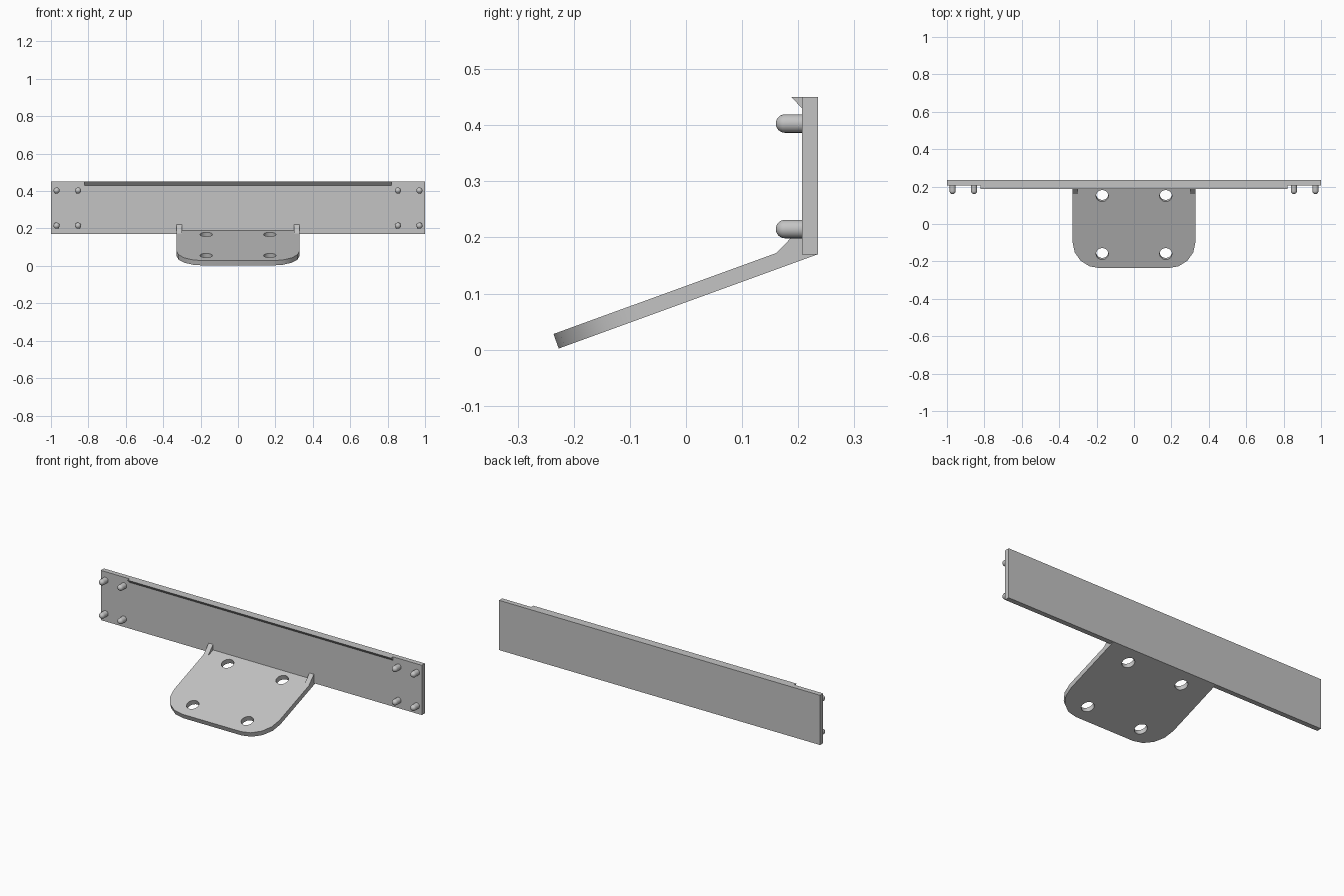
import bpy, bmesh
from math import pi, sin, cos, atan2, radians
from mathutils import Matrix, Vector

if "Cube" in bpy.data.objects:
    bpy.data.objects.remove(bpy.data.objects["Cube"], do_unlink=True)

grey = bpy.data.materials.new("light_grey")
grey.use_nodes = True
grey.diffuse_color = (0.55, 0.55, 0.55, 1)
grey.node_tree.nodes["Principled BSDF"].inputs["Base Color"].default_value = grey.diffuse_color

# Plane axes: panel drawings map (u, v) to x, z; side profiles map (u, v) to y, z
PANEL = Matrix(((1, 0, 0, 0), (0, 0, 1, 0), (0, 1, 0, 0), (0, 0, 0, 1)))
SIDE = Matrix(((0, 0, 1, 0), (1, 0, 0, 0), (0, 1, 0, 0), (0, 0, 0, 1)))


def extrude(name, loops, low, high, frame):
    """Extrude closed outlines along the third axis of the frame."""
    bm = bmesh.new()
    for loop in loops:
        face = bm.faces.new([bm.verts.new((u, v, low)) for u, v in loop])
        new = bmesh.ops.extrude_face_region(bm, geom=[face])["geom"]
        verts = [g for g in new if isinstance(g, bmesh.types.BMVert)]
        bmesh.ops.translate(bm, verts=verts, vec=(0, 0, high - low))
    bm.transform(frame)
    bmesh.ops.recalc_face_normals(bm, faces=bm.faces)
    return finish(name, bm)


def finish(name, bm):
    mesh = bpy.data.meshes.new(name)
    bm.to_mesh(mesh)
    bm.free()
    mesh.materials.append(grey)
    ob = bpy.data.objects.new(name, mesh)
    bpy.context.collection.objects.link(ob)
    return ob


def select(ob):
    bpy.ops.object.select_all(action="DESELECT")
    ob.select_set(True)
    bpy.context.view_layer.objects.active = ob


def cut(ob, cutter, operation="DIFFERENCE"):
    mod = ob.modifiers.new("cut", "BOOLEAN")
    mod.operation, mod.solver, mod.object = operation, "EXACT", cutter
    select(ob)
    bpy.ops.object.modifier_apply(modifier=mod.name)
    bpy.data.objects.remove(cutter, do_unlink=True)


def smooth(ob):
    select(ob)
    bpy.ops.object.shade_smooth_by_angle(angle=radians(30))


def slot(u, v, half, r, upright=False, n=10):
    """Outline with round ends; a zero straight length gives a circle."""
    pts = []
    for side in (1, -1):
        for i in range(n + (half > r)):
            a = -pi / 2 + pi * i / n
            pts.append((side * (half - r + r * cos(a)), side * r * sin(a)))
    return [(u + q, v + p) if upright else (u + p, v + q) for p, q in pts]


# Back panel with cross and slot cutouts
FRONT, BACK, BOTTOM, TOP = 0.207, 0.235, 0.17, 0.45
MID, STEP, ROW, R = 0.31, 0.242, 0.067, 0.022
panel = extrude("back_panel", [[(-1, BOTTOM), (1, BOTTOM), (1, TOP), (-1, TOP)]], FRONT, BACK, PANEL)
crosses = [STEP * i for i in range(-3, 4)]
gaps = [STEP * (i + 0.5) for i in range(-3, 3)]
uprights = [slot(x, MID, 0.087, R, True) for x in crosses]
flats = [slot(x, MID, 0.084, R) for x in crosses]
flats += [slot(x, MID, 0.029, R) for x in gaps]
for z in (MID - ROW, MID + ROW):
    flats += [slot(x, z, 0.077, R) for x in gaps]
    flats += [slot(s * 0.79, z, R, R) for s in (-1, 1)]
for loops in (uprights, flats):
    cut(panel, extrude("cutter", loops, FRONT - 0.05, BACK + 0.05, PANEL))
smooth(panel)

# Wedge lip along the top edge
extrude("top_lip", [[(FRONT, TOP), (0.188, TOP), (FRONT, 0.43)]], -0.82, 0.82, SIDE)

# Sloping shelf, trimmed to rounded front corners
W, CORNER, FRONT_Y = 0.328, 0.145, -0.236
profile = [(-0.227, 0.002), (BACK, BOTTOM), (FRONT, BOTTOM), (FRONT, 0.189), (FRONT_Y, 0.028)]
shelf = extrude("sloping_shelf", [profile], -W, W, SIDE)
slope = atan2(BOTTOM - 0.002, BACK + 0.227)
tilt = Matrix.Translation((0, -0.2315, 0.015)) @ Matrix.Rotation(slope, 4, "X")
outline = [(W + 0.1, 0.8), (-W - 0.1, 0.8)]
for side, steps in ((-1, range(5)), (1, range(4, -1, -1))):
    if side < 0:
        outline.append((-W - 0.1, CORNER))
    for i in steps:
        a = pi / 2 * i / 4
        outline.append((side * (W - CORNER + CORNER * cos(a)), CORNER - CORNER * sin(a)))
outline.append((W + 0.1, CORNER))
cut(shelf, extrude("trim", [outline], -0.2, 0.2, tilt), "INTERSECT")
holes = [slot(x, (y + 0.2315) / cos(slope), 0.033, 0.033) for x in (-0.17, 0.17) for y in (-0.155, 0.155)]
cut(shelf, extrude("cutter", holes, -0.1, 0.1, tilt))
smooth(shelf)

# Small gussets where the shelf meets the panel
for name, x in (("right_gusset", -W), ("left_gusset", W - 0.028)):
    extrude(name, [[(0.16, 0.171), (FRONT, 0.18), (FRONT, 0.22)]], x, x + 0.028, SIDE)

# Round-tipped pegs at both ends of the panel
for side, word in ((-1, "right"), (1, "left")):
    for x in (0.855, 0.97):
        for z in (0.215, 0.403):
            bm = bmesh.new()
            r = 0.0165
            bmesh.ops.create_uvsphere(bm, u_segments=20, v_segments=12, radius=r)
            for v in bm.verts:
                if v.co.z < -0.001:
                    v.co = Vector((v.co.x, v.co.y, 0)).normalized().to_3d() * r
                    v.co.z = -0.035
            bmesh.ops.remove_doubles(bm, verts=bm.verts, dist=0.0005)
            bm.transform(Matrix.Translation((side * x, 0.16 + r, z)) @ Matrix.Rotation(pi / 2, 4, "X"))
            smooth(finish(word + "_peg", bm))
